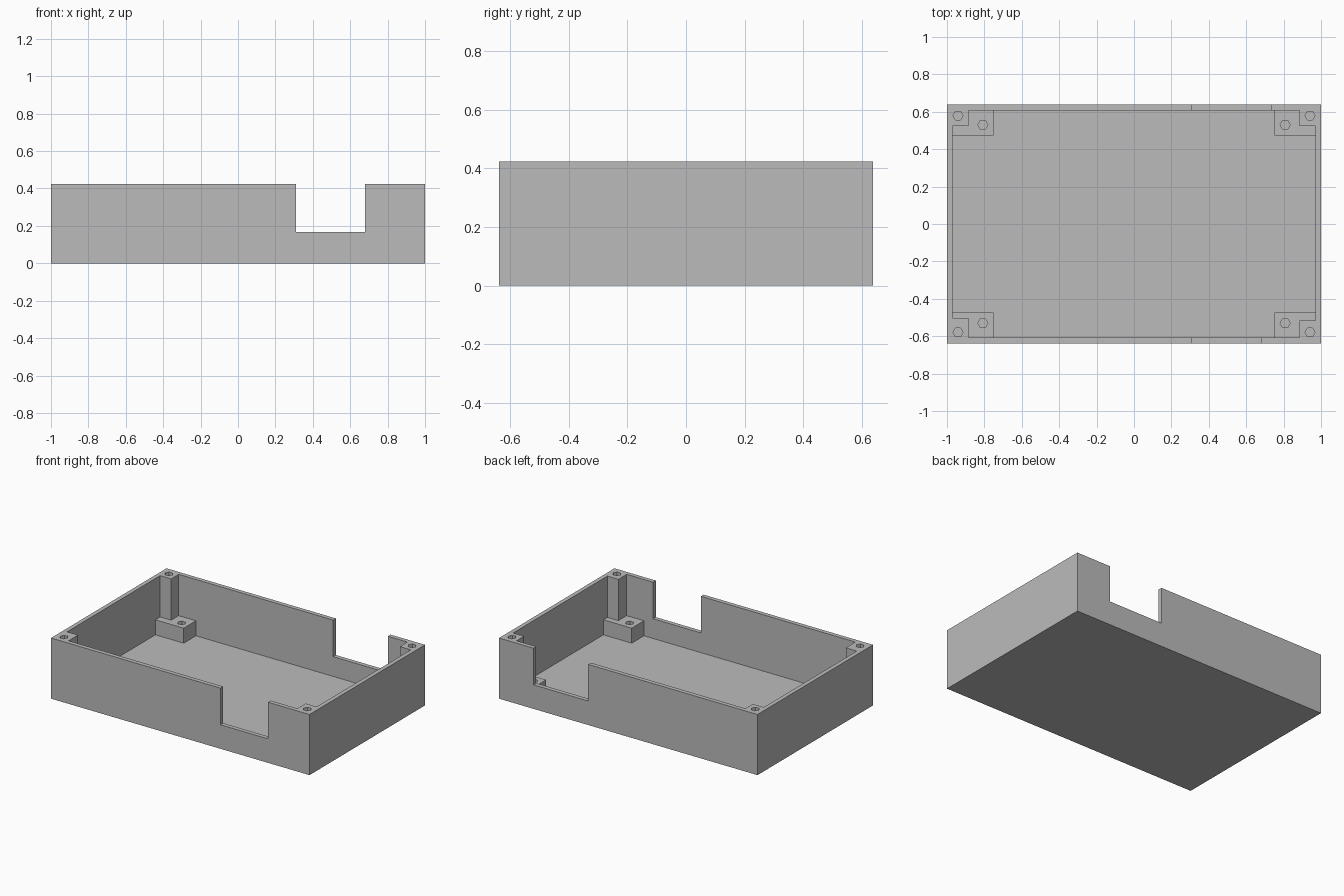
import bpy
import bmesh
from mathutils import Matrix, Vector

default = bpy.data.objects.get("Cube")
if default:
    bpy.data.objects.remove(default, do_unlink=True)

HX, HY, TOP = 1.0, 0.638, 0.424
WALL, FLOOR, SILL = 0.03, 0.03, 0.168
STAND_TOP, HOLE_R = 0.135, 0.027

grey = bpy.data.materials.new("plain grey")
grey.use_nodes = True
grey.diffuse_color = (0.5, 0.5, 0.5, 1)
grey.node_tree.nodes["Principled BSDF"].inputs["Base Color"].default_value = (0.5, 0.5, 0.5, 1)


def make(name, bm):
    bmesh.ops.recalc_face_normals(bm, faces=bm.faces)
    mesh = bpy.data.meshes.new(name)
    bm.to_mesh(mesh)
    bm.free()
    mesh.materials.append(grey)
    obj = bpy.data.objects.new(name, mesh)
    bpy.context.collection.objects.link(obj)
    return obj


def block(name, lo, hi):
    """Box spanning two opposite corners, given in any order."""
    lo, hi = Vector(lo), Vector(hi)
    size = [abs(d) for d in hi - lo]
    bm = bmesh.new()
    bmesh.ops.create_cube(bm, size=1, matrix=Matrix.Translation((lo + hi) / 2) @ Matrix.Diagonal((*size, 1)))
    return make(name, bm)


def bore(name, x, y, bottom, top):
    """Six-sided screw hole cutter."""
    bm = bmesh.new()
    bmesh.ops.create_cone(bm, cap_ends=True, segments=6, radius1=HOLE_R, radius2=HOLE_R, depth=top - bottom,
                          matrix=Matrix.Translation((x, y, (bottom + top) / 2)) @ Matrix.Rotation(1.5708, 4, 'Z'))
    return make(name, bm)


def combine(target, tool, operation):
    mod = target.modifiers.new(tool.name, 'BOOLEAN')
    mod.operation, mod.solver, mod.object = operation, 'EXACT', tool
    bpy.context.view_layer.objects.active = target
    bpy.ops.object.modifier_apply(modifier=mod.name)
    bpy.data.objects.remove(tool, do_unlink=True)


# Open tray
case = block("enclosure_tray", (-HX, -HY, 0), (HX, HY, TOP))
combine(case, block("cavity", (WALL - HX, WALL - HY, FLOOR), (HX - WALL, HY - WALL, TOP + 0.2)), 'DIFFERENCE')

# Corner screw posts and low board standoffs, overlapping the walls and floor
corners = [(-1, 1, 0.525), (1, 1, 0.525), (-1, -1, 0.503), (1, -1, 0.517)]
for sx, sy, post_y in corners:
    combine(case, block("standoff", (sx * 0.751, sy * 0.473, 0.01),
                        (sx * (HX - 0.01), sy * (HY - 0.01), STAND_TOP)), 'UNION')
    combine(case, block("post", (sx * 0.885, sy * post_y, 0.015),
                        (sx * (HX - 0.015), sy * (HY - 0.015), TOP)), 'UNION')

# Screw holes
for sx, sy, post_y in corners:
    combine(case, bore("post_hole", sx * 0.941, sy * 0.579, 0.2, TOP + 0.1), 'DIFFERENCE')
    combine(case, bore("standoff_hole", sx * 0.808, sy * 0.53, FLOOR, STAND_TOP + 0.1), 'DIFFERENCE')

# Cable notches in the front and back walls
for name, side, right_edge in (("front_notch", -1, 0.68), ("back_notch", 1, 0.733)):
    combine(case, block(name, (0.31, side * (HY - WALL - 0.005), SILL),
                        (right_edge, side * (HY + 0.1), TOP + 0.1)), 'DIFFERENCE')
